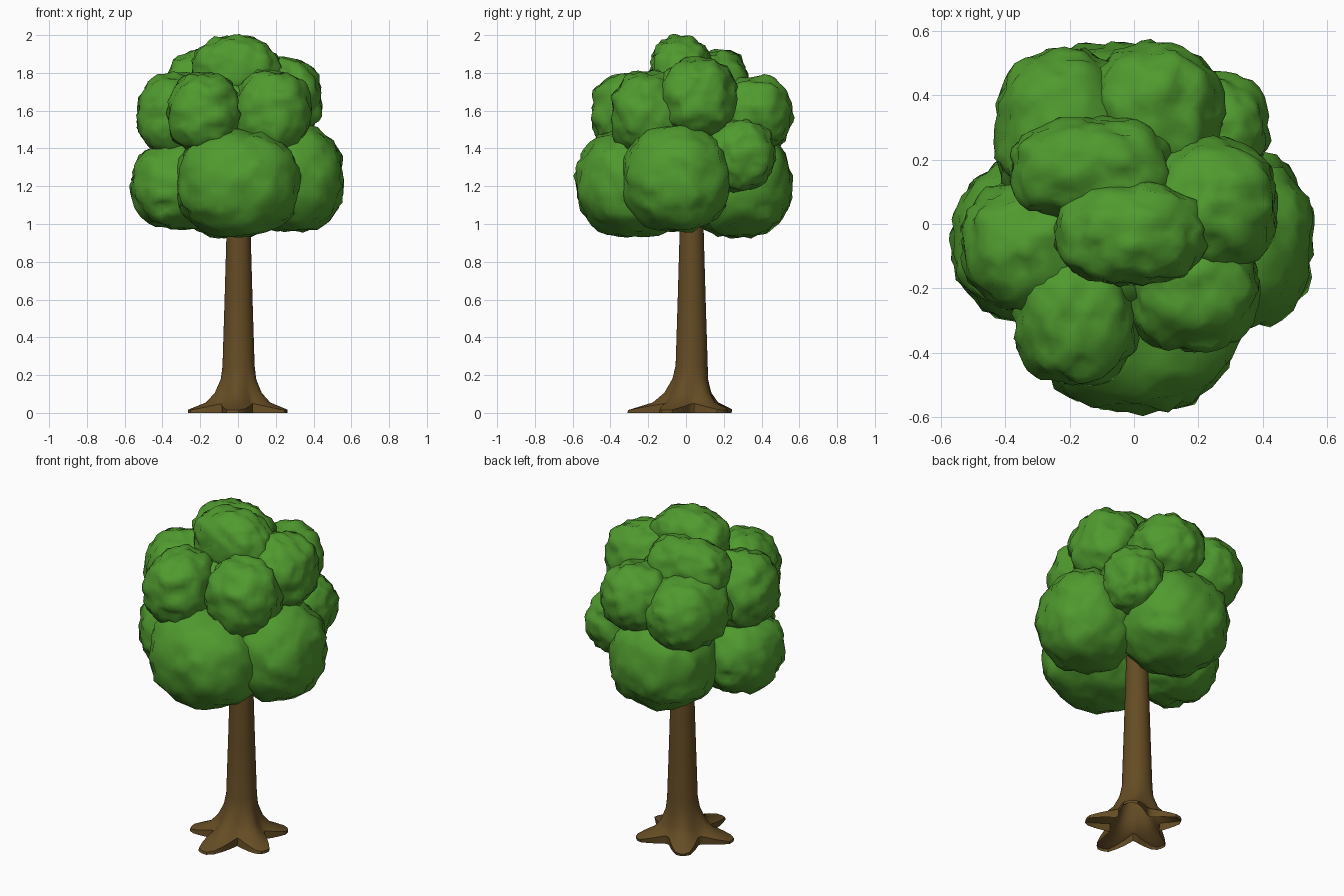
import bpy, bmesh, math
from mathutils import Vector, noise

if "Cube" in bpy.data.objects:
    bpy.data.objects.remove(bpy.data.objects["Cube"])


def material(name, rgb):
    m = bpy.data.materials.new(name)
    m.diffuse_color = (*rgb, 1)
    m.use_nodes = True
    m.node_tree.nodes["Principled BSDF"].inputs["Base Color"].default_value = m.diffuse_color
    return m


green = material("leaf green", (0.08, 0.325, 0.028))
brown = material("bark brown", (0.13, 0.073, 0.018))


def finish(bm, name, mat, angle):
    bmesh.ops.recalc_face_normals(bm, faces=bm.faces)
    me = bpy.data.meshes.new(name)
    bm.to_mesh(me)
    bm.free()
    me.materials.append(mat)
    ob = bpy.data.objects.new(name, me)
    bpy.context.collection.objects.link(ob)
    bpy.ops.object.select_all(action='DESELECT')
    ob.select_set(True)
    bpy.context.view_layer.objects.active = ob
    bpy.ops.object.shade_smooth_by_angle(angle=math.radians(angle))
    return ob


# Trunk with five flared roots: rings of (height, drop at root tip, valley radius, root tip reach)
RINGS = [(0.0, 0.0, 0.145, 1.0), (0.05, 0.035, 0.145, 1.0), (0.06, 0.005, 0.135, 0.3),
         (0.106, 0.0, 0.113, 0.1), (0.18, 0.0, 0.092, 0.02), (0.25, 0.0, 0.085, 0.0),
         (0.6, 0.0, 0.074, 0.0), (0.95, 0.0, 0.064, 0.0), (1.3, 0.0, 0.055, 0.0)]
ROOTS = [(200, 0.28), (266, 0.32), (334, 0.28), (45, 0.27), (123, 0.265)]
SIDES = 60


def root_shape(deg):
    """Nearest root: its tip radius and strength 0..1, with a blunt end."""
    d, tip = min((abs((deg - a + 180) % 360 - 180), tip) for a, tip in ROOTS)
    return tip, 1.0 if d < 7 else max(0, (36 - d) / 29) ** 1.5


bm = bmesh.new()
rows = []
for z, drop, valley, reach in RINGS:
    cy = 0.01 + 0.02 * min(z / 0.25, 1)
    row = []
    for i in range(SIDES):
        deg = 360 * i / SIDES
        tip, lobe = root_shape(deg)
        r = valley + (tip - valley) * reach * lobe
        t = math.radians(deg)
        row.append(bm.verts.new((r * math.cos(t) + 0.003, r * math.sin(t) + cy,
                                 z - drop * lobe)))
    rows.append(row)
for a, b in zip(rows, rows[1:]):
    for i in range(SIDES):
        j = (i + 1) % SIDES
        bm.faces.new((a[i], a[j], b[j], b[i]))
finish(bm, "trunk", brown, 35)

# Leaf clumps: centre, radii
CLUMPS = [
    # lower ring
    ((0.0, -0.28, 1.215), (0.325, 0.3, 0.285)),
    ((-0.31, -0.05, 1.205), (0.25, 0.25, 0.23)),
    ((0.29, -0.05, 1.24), (0.265, 0.28, 0.28)),
    ((-0.05, 0.27, 1.215), (0.30, 0.29, 0.28)),
    # middle back
    ((0.25, 0.29, 1.365), (0.16, 0.18, 0.19)),
    ((-0.22, 0.29, 1.55), (0.21, 0.25, 0.21)),
    # upper ring
    ((-0.18, -0.28, 1.585), (0.19, 0.22, 0.215)),
    ((0.175, -0.19, 1.59), (0.21, 0.205, 0.22)),
    ((-0.32, -0.07, 1.575), (0.21, 0.2, 0.22)),
    ((0.245, 0.06, 1.665), (0.2, 0.2, 0.21)),
    ((0.07, 0.36, 1.59), (0.2, 0.2, 0.19)),
    # crown
    ((-0.13, 0.17, 1.74), (0.25, 0.16, 0.18)),
    ((-0.01, -0.03, 1.81), (0.235, 0.16, 0.185)),
    # core filling the inside
    ((0.0, 0.0, 1.45), (0.3, 0.3, 0.32)),
]
POWER = 2.35   # slightly boxy ellipsoid
for n, (c, rad) in enumerate(CLUMPS):
    bm = bmesh.new()
    bmesh.ops.create_icosphere(bm, subdivisions=4, radius=1)
    seed = Vector((n * 7.3, n * 3.1, n * 5.7))
    for v in bm.verts:
        d = v.co.normalized()
        k = sum(abs(x) ** POWER for x in d) ** (-1 / POWER)
        p = Vector((d.x * rad[0], d.y * rad[1], d.z * rad[2])) * k
        bump = 0.016 * noise.noise(p * 9 + seed) + 0.024 * noise.noise(p * 20 + seed)
        v.co = p + d * bump + Vector(c)
    finish(bm, "leaf_clump_%02d" % (n + 1), green, 60)
